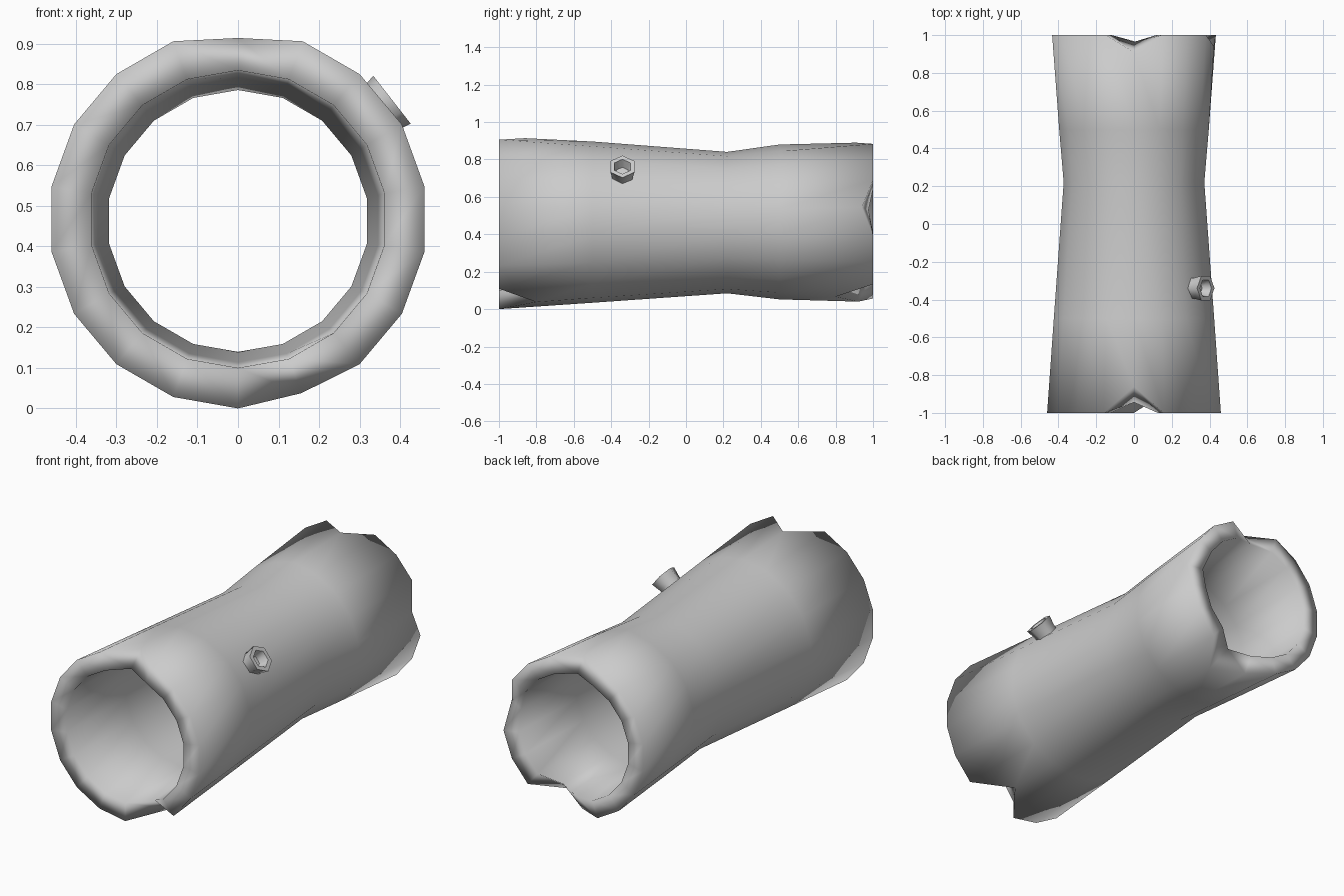
import bpy, bmesh, math
from mathutils import Vector

if "Cube" in bpy.data.objects:
    bpy.data.objects.remove(bpy.data.objects["Cube"])

N = 18
# rings: y, centre height, outer radius, wall thickness
RINGS = [(-1, .467, .467, .10), (-.5, .465, .431, .08), (.22, .4625, .378, .055),
         (.5, .466, .402, .07), (1, .47, .44, .095)]
# broken rim: angle -> how far the edge is set back
FRONT = {90: .14, 290: .2}
BACK = {90: .09, 270: .08, 290: .2, 10: .06}


def finish(bm, name, angle):
    bmesh.ops.recalc_face_normals(bm, faces=bm.faces)
    me = bpy.data.meshes.new(name)
    bm.to_mesh(me)
    bm.free()
    ob = bpy.data.objects.new(name, me)
    bpy.context.collection.objects.link(ob)
    bpy.ops.object.select_all(action='DESELECT')
    ob.select_set(True)
    bpy.context.view_layer.objects.active = ob
    bpy.ops.object.shade_smooth_by_angle(angle=math.radians(angle))
    return ob


def bridge(bm, a, b):
    n = len(a)
    for i in range(n):
        j = (i + 1) % n
        bm.faces.new((a[i], a[j], b[j], b[i]))


def log_ring(bm, ring, inner):
    y, cz, r, wall = ring
    verts = []
    for i in range(N):
        deg = 10 + 20 * i
        rr, yy = r, y
        if abs(y) == 1:
            back = (FRONT if y < 0 else BACK).get(deg, 0)
            yy -= math.copysign(back * (.4 if inner else 1), y)
            if back and not inner:
                rr -= .02 if deg == 90 else .01
        elif y == .5 and deg in (90, 270):
            rr += .012
        if inner:
            rr -= wall
        a = math.radians(deg)
        verts.append(bm.verts.new((rr * math.cos(a), yy, cz + rr * math.sin(a))))
    return verts


# hollow log: outer bark, inner wall and jagged rims in one loop
bm = bmesh.new()
loops = [log_ring(bm, r, False) for r in RINGS] + [log_ring(bm, r, True) for r in reversed(RINGS)]
for k in range(len(loops)):
    bridge(bm, loops[k], loops[(k + 1) % len(loops)])
finish(bm, "hollow_log", 180)

# broken branch stub: hexagonal cup on the upper right side
bm = bmesh.new()
ang = math.radians(38)
axis = Vector((math.cos(ang), 0, math.sin(ang)))
side = Vector((-math.sin(ang), 0, math.cos(ang)))
prof = [(.36, .06), (.43, .064), (.482, .075), (.482, .05), (.43, .036)]
loops = []
for d, r in prof:
    c = Vector((0, -.34, .465)) + axis * d
    loops.append([bm.verts.new(c + side * r * math.cos(k * math.pi / 3)
                               + Vector((0, r * math.sin(k * math.pi / 3), 0))) for k in range(6)])
for a, b in zip(loops, loops[1:]):
    bridge(bm, a, b)
bm.faces.new(loops[-1])
bm.faces.new(loops[0])
finish(bm, "branch_stub", 65)
